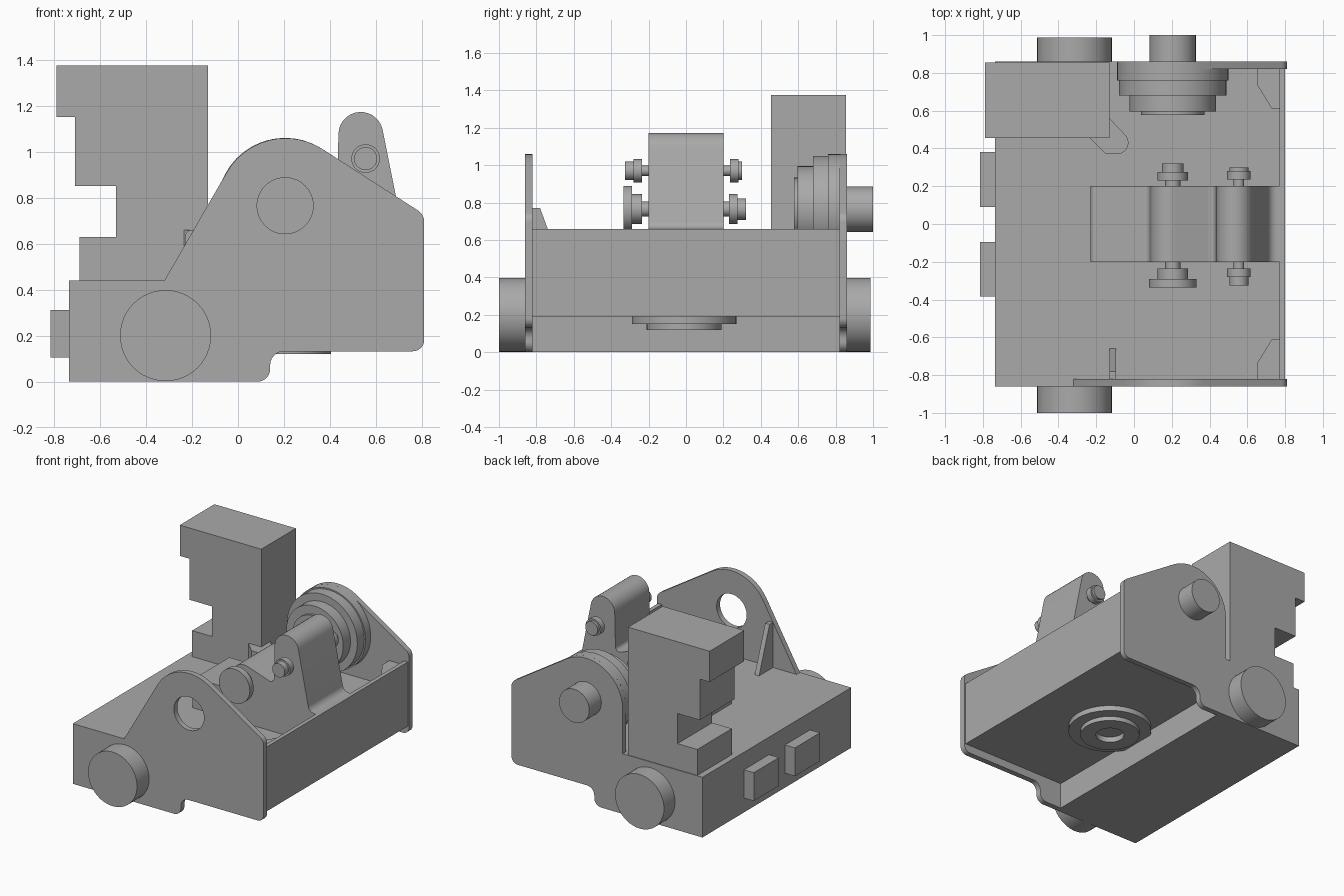
import bpy
import bmesh
import math
from mathutils import Vector, Matrix

cube = bpy.data.objects.get("Cube")
if cube:
    bpy.data.objects.remove(cube, do_unlink=True)

grey = bpy.data.materials.new("plain_grey")
grey.use_nodes = True
colour = (0.4, 0.4, 0.4, 1)
grey.diffuse_color = colour
grey.node_tree.nodes["Principled BSDF"].inputs["Base Color"].default_value = colour

# Maps profile (u, v) and extrusion depth w into model space
AXES = {
    "x": lambda u, v, w: (w, u, v),
    "y": lambda u, v, w: (u, w, v),
    "z": lambda u, v, w: (u, v, w),
}


def finish(name, bm):
    bmesh.ops.recalc_face_normals(bm, faces=bm.faces)
    mesh = bpy.data.meshes.new(name)
    bm.to_mesh(mesh)
    bm.free()
    mesh.materials.append(grey)
    obj = bpy.data.objects.new(name, mesh)
    bpy.context.collection.objects.link(obj)
    return obj


def rounded(points, steps=14):
    """Round each corner given as (u, v, radius)."""
    out = []
    for i, point in enumerate(points):
        p = Vector(point[:2])
        r = point[2] if len(point) > 2 else 0
        if not r:
            out.append(p)
            continue
        a = (Vector(points[i - 1][:2]) - p).normalized()
        b = (Vector(points[(i + 1) % len(points)][:2]) - p).normalized()
        half = a.angle(b) / 2
        centre = p + (a + b).normalized() * r / math.sin(half)
        reach = r / math.tan(half)
        start, end = p + a * reach - centre, p + b * reach - centre
        sweep = start.angle(end)
        for k in range(steps + 1):
            t = k / steps
            out.append(centre + (start * math.sin((1 - t) * sweep)
                                 + end * math.sin(t * sweep)) / math.sin(sweep))
    return out


def prism(name, points, low, high, axis="y"):
    bm = bmesh.new()
    place = AXES[axis]
    face = bm.faces.new([bm.verts.new(place(p[0], p[1], low)) for p in rounded(points)])
    moved = bmesh.ops.extrude_face_region(bm, geom=[face])["geom"]
    verts = [g for g in moved if isinstance(g, bmesh.types.BMVert)]
    bmesh.ops.translate(bm, verts=verts, vec=place(0, 0, high - low))
    return finish(name, bm)


def box(name, x, y, z):
    return prism(name, [(x[0], z[0]), (x[1], z[0]), (x[1], z[1]), (x[0], z[1])], *y)


def lathe(name, centre, profile, axis="y", segments=48):
    """Revolve (depth, radius) steps about an axis through centre."""
    bm = bmesh.new()
    place = AXES[axis]
    rings = []
    for depth, radius in profile:
        rings.append([bm.verts.new(place(
            centre[0] + radius * math.cos(math.tau * k / segments),
            centre[1] + radius * math.sin(math.tau * k / segments), depth))
            for k in range(segments)])
    for lower, upper in zip(rings, rings[1:]):
        for k in range(segments):
            n = (k + 1) % segments
            bm.faces.new((lower[k], lower[n], upper[n], upper[k]))
    bm.faces.new(rings[0])
    bm.faces.new(rings[-1])
    return finish(name, bm)


def stack(name, centre, steps, axis="y"):
    """Stepped turned part from (start, end, radius) sections."""
    profile = []
    for start, end, radius in steps:
        profile += [(start, radius), (end, radius)]
    return lathe(name, centre, profile, axis)


HINGE = (0.205, 0.765)
HEAD = (0.555, 0.97)

# Base with its raised end wall and stepped underside
prism("base", [(-0.735, 0), (-0.04, 0), (-0.04, 0.19), (0.8, 0.19), (0.8, 0.66),
               (0.77, 0.66), (0.77, 0.44), (-0.735, 0.44)], -0.825, 0.825)

# Side plates share their lower edge and right-hand slope
lower_edge = [(-0.735, 0.44), (-0.735, 0), (0.14, 0, 0.055), (0.14, 0.132, 0.06),
              (0.81, 0.132, 0.05), (0.81, 0.727, 0.06)]
front_plate = prism("front_side_plate", lower_edge + [(0.106, 1.179, 0.295), (-0.32, 0.44)],
                    -0.86, -0.82)
prism("back_side_plate", lower_edge + [(-0.09, 1.305, 0.295), (-0.09, 0.44)], 0.82, 0.86)

# Bearing hole through the front plate
cutter = lathe("hole_cutter", HINGE, [(-1, 0.122), (-0.7, 0.122)])
cutter.hide_render = True
cut = front_plate.modifiers.new("hole", "BOOLEAN")
cut.operation = "DIFFERENCE"
cut.solver = "EXACT"
cut.object = cutter
bpy.context.view_layer.objects.active = front_plate
bpy.ops.object.modifier_apply(modifier=cut.name)
bpy.data.objects.remove(cutter, do_unlink=True)

# Notched tower and the wedge beside it
prism("tower", [(-0.79, 1.375), (-0.13, 1.375), (-0.13, 0.43), (-0.69, 0.43), (-0.69, 0.63),
                (-0.53, 0.63), (-0.53, 0.85), (-0.71, 0.85), (-0.71, 1.15), (-0.79, 1.15)],
      0.455, 0.855)
prism("tower_wedge", [(-0.24, 0.46), (-0.15, 0.37), (0.05, 0.37, 0.06), (-0.13, 0.56),
                      (-0.24, 0.56)], 0.43, 0.66, "z")

# Rocker arm across the middle
prism("rocker_arm", [(-0.23, 0.43), (-0.23, 0.66, 0.03), (0.08, 0.66, 0.03), (0.1, 0.9, 0.1),
                     (0.43, 0.79, 0.03), (0.458, 1.95, 0.097), (0.716, 0.66, 0.05),
                     (0.775, 0.66), (0.775, 0.43)], -0.2, 0.2)

# Pins on both sides of the arm
stack("front_hinge_pin", HINGE, [(-0.335, -0.29, 0.125), (-0.29, -0.235, 0.08),
                                 (-0.235, -0.19, 0.04)])
stack("back_hinge_pin", HINGE, [(0.19, 0.23, 0.04), (0.23, 0.275, 0.08), (0.275, 0.32, 0.057)])
stack("front_head_pin", HEAD, [(-0.325, -0.28, 0.05), (-0.28, -0.235, 0.062),
                               (-0.235, -0.19, 0.028)])
stack("back_head_pin", HEAD, [(0.19, 0.235, 0.028), (0.235, 0.28, 0.062), (0.28, 0.3, 0.05)])

# Stepped pulley with its shaft through the back plate
stack("pulley", HINGE, [(0.577, 0.595, 0.168), (0.595, 0.68, 0.23), (0.68, 0.76, 0.285),
                        (0.76, 0.825, 0.295)])
stack("pulley_shaft", HINGE, [(0.83, 1.0, 0.122)])

# Large side bosses
stack("front_boss", (-0.315, 0.2), [(-1.0, -0.85, 0.198)])
stack("back_boss", (-0.315, 0.2), [(0.85, 0.987, 0.198)])

# Stepped disc with a blind hole on the underside
lathe("underside_disc", (0.205, -0.01), [(0.2, 0.28), (0.152, 0.28), (0.152, 0.2), (0.12, 0.2),
                                         (0.12, 0.095), (0.16, 0.095)], "z")

# Blocks on the left end
for name, y in (("front_end_block", (-0.385, -0.095)), ("back_end_block", (0.09, 0.38))):
    box(name, (-0.815, -0.73), y, (0.105, 0.312))

# Corner gussets and the upright rib on the front plate
for name, side in (("front_corner_gusset", -1), ("back_corner_gusset", 1)):
    prism(name, [(0.65, 0.825 * side), (0.65, 0.74 * side), (0.73, 0.61 * side),
                 (0.78, 0.61 * side), (0.78, 0.825 * side)], 0.59, 0.63, "z")
prism("plate_rib", [(-0.825, 0.43), (-0.655, 0.43), (-0.78, 0.77), (-0.825, 0.77)],
      -0.13, -0.095, "x")

# Smooth the curves and keep the edges crisp
bpy.ops.object.select_all(action="DESELECT")
for obj in bpy.context.collection.objects:
    if obj.type == "MESH" and obj.data.materials and obj.data.materials[0] == grey:
        obj.select_set(True)
        bpy.context.view_layer.objects.active = obj
bpy.ops.object.shade_smooth_by_angle(angle=math.radians(30))
